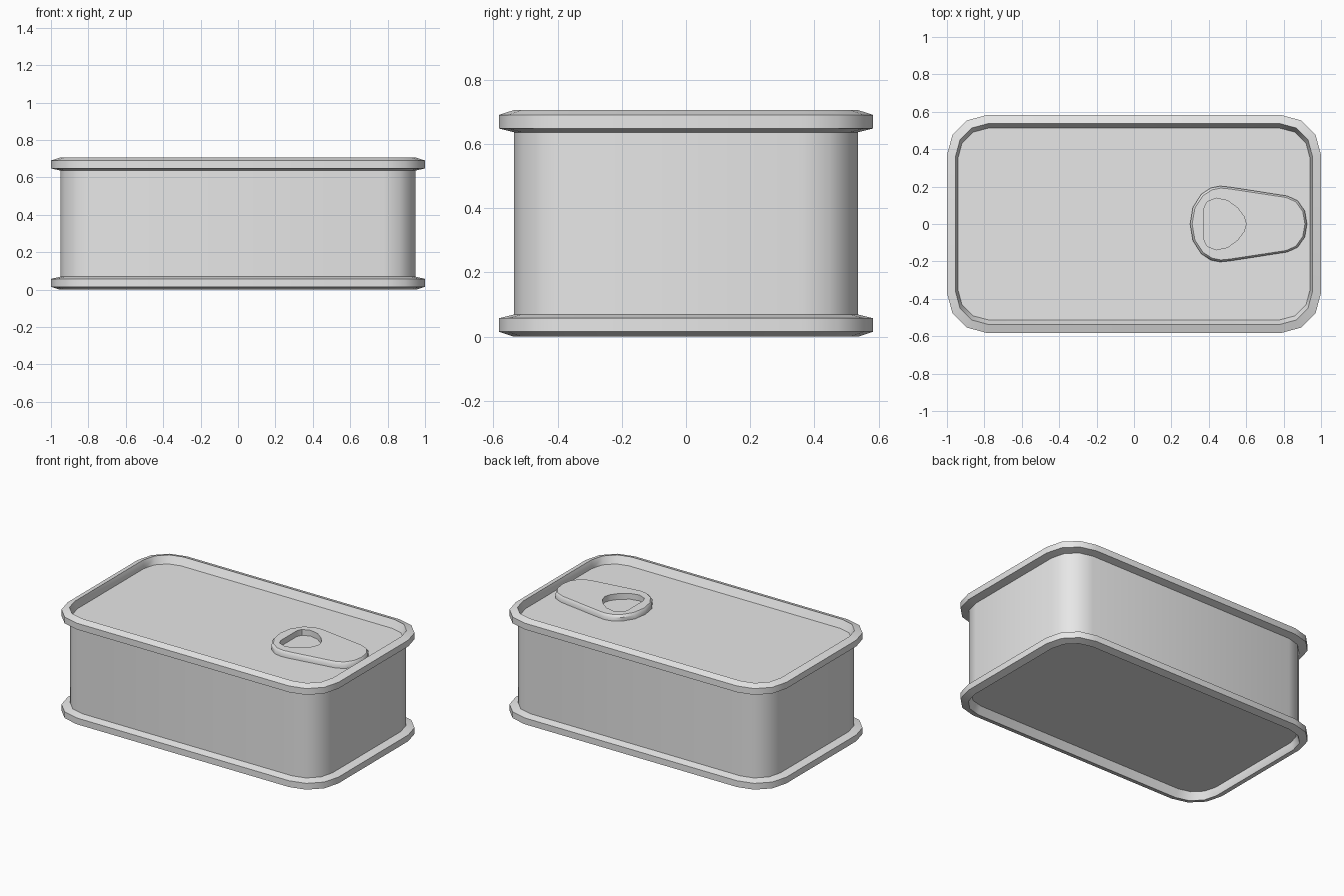
import bpy, bmesh, math

if "Cube" in bpy.data.objects:
    bpy.data.objects.remove(bpy.data.objects["Cube"], do_unlink=True)

HEIGHT = 0.705

tin = bpy.data.materials.new("plain_grey_tin")
tin.use_nodes = True
tin.diffuse_color = (0.8, 0.8, 0.8, 1)
tin.node_tree.nodes["Principled BSDF"].inputs["Base Color"].default_value = (0.8, 0.8, 0.8, 1)


def rounded_rect(hx, hy, r, z):
    """Rounded rectangle outline with three segments per corner."""
    pts = []
    for i, (sx, sy) in enumerate([(1, 1), (-1, 1), (-1, -1), (1, -1)]):
        for k in range(4):
            a = math.radians(90 * i + 30 * k)
            pts.append((sx * (hx - r) + r * math.cos(a),
                        sy * (hy - r) + r * math.sin(a), z))
    return pts


def add_rings(bm, rings, closed=False):
    """Join successive outlines with quads."""
    vs = [[bm.verts.new(p) for p in ring] for ring in rings]
    n = len(vs[0])
    pairs = list(zip(vs, vs[1:])) + ([(vs[-1], vs[0])] if closed else [])
    for a, b in pairs:
        for i in range(n):
            j = (i + 1) % n
            bm.faces.new((a[i], a[j], b[j], b[i]))
    return vs


def finish(name, bm):
    bmesh.ops.recalc_face_normals(bm, faces=bm.faces)
    mesh = bpy.data.meshes.new(name)
    bm.to_mesh(mesh)
    bm.free()
    mesh.materials.append(tin)
    ob = bpy.data.objects.new(name, mesh)
    bpy.context.collection.objects.link(ob)
    bpy.ops.object.select_all(action='DESELECT')
    ob.select_set(True)
    bpy.context.view_layer.objects.active = ob
    bpy.ops.object.shade_smooth_by_angle(angle=math.radians(40))
    return ob


# Body with recessed lid and base panels
bm = bmesh.new()
body = add_rings(bm, [rounded_rect(0.95, 0.535, 0.175, z) for z in (0.05, HEIGHT - 0.05)])
bm.faces.new(body[0])
bm.faces.new(body[1])
finish("can_body", bm)

# Flanged rims, the lower one mirrored
RIM = [(0.945, 0.53, 0.17, 0.635), (1.0, 0.583, 0.215, 0.648), (1.0, 0.583, 0.215, 0.69),
       (0.954, 0.537, 0.175, HEIGHT), (0.94, 0.51, 0.16, 0.65)]
for name, flip in (("top_rim", False), ("bottom_rim", True)):
    bm = bmesh.new()
    add_rings(bm, [rounded_rect(hx, hy, r, HEIGHT - z if flip else z)
                   for hx, hy, r, z in RIM], closed=True)
    finish(name, bm)

# Pull tab: half outlines mirrored across y
TAB = [(0.30, 0), (0.315, 0.09), (0.36, 0.16), (0.41, 0.193), (0.46, 0.203), (0.51, 0.198),
       (0.82, 0.15), (0.875, 0.125), (0.913, 0.07), (0.925, 0)]
HOLE = [(0.375, 0.085), (0.39, 0.118), (0.44, 0.138), (0.50, 0.125), (0.555, 0.085),
        (0.588, 0.04), (0.60, 0)]


def mirrored(half, z, inset=0.0):
    pts = half + [(x, -y) for x, y in reversed(half) if y > 0]
    cx, kx, ky = 0.6125, 1 - inset / 0.3125, 1 - inset / 0.203
    return [(cx + (x - cx) * kx, y * ky, z) for x, y in pts]


bm = bmesh.new()
low, mid, high = 0.652, 0.68, 0.694
outer = add_rings(bm, [mirrored(TAB, low), mirrored(TAB, mid), mirrored(TAB, high, 0.011)])
inner = add_rings(bm, [mirrored(HOLE, low), mirrored(HOLE, high)])
for a, b in ((outer[0], inner[0]), (outer[-1], inner[-1])):
    edges = [bm.edges.get((loop[i - 1], loop[i])) for loop in (a, b) for i in range(len(loop))]
    bmesh.ops.triangle_fill(bm, edges=edges, use_beauty=True, use_dissolve=False)
finish("pull_tab", bm)
